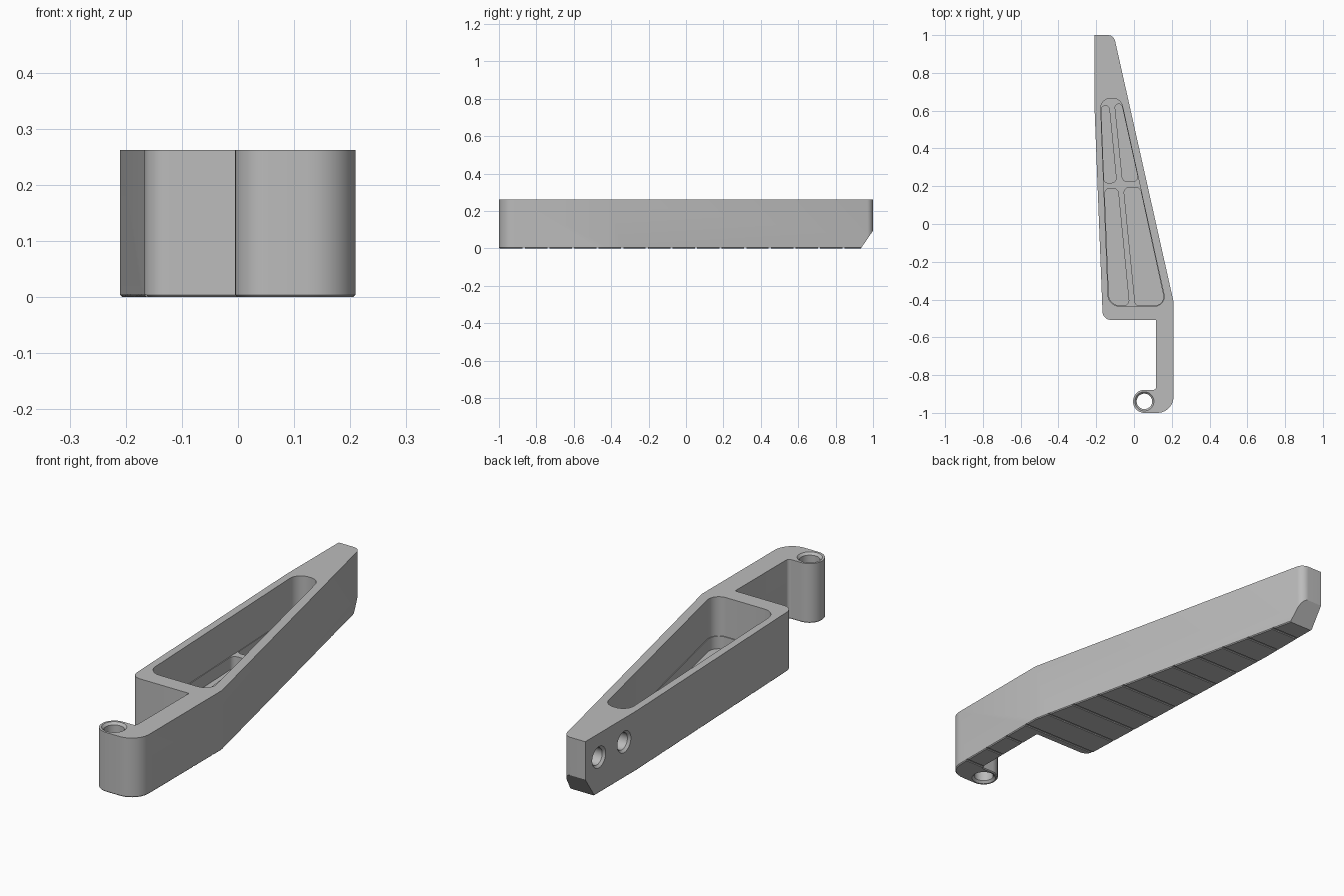
import bpy, bmesh, math
from mathutils import Vector

if "Cube" in bpy.data.objects:
    bpy.data.objects.remove(bpy.data.objects["Cube"])

grey = bpy.data.materials.new("plain_grey")
grey.diffuse_color = (0.5, 0.5, 0.5, 1)
grey.use_nodes = True
grey.node_tree.nodes["Principled BSDF"].inputs["Base Color"].default_value = grey.diffuse_color


def rounded(corners, n=10):
    """Outline from (x, y, radius) corners, each replaced by a true arc."""
    out = []
    for i, (x, y, r) in enumerate(corners):
        p = Vector((x, y))
        if r == 0:
            out.append(p)
            continue
        a = (Vector(corners[i - 1][:2]) - p).normalized()
        b = (Vector(corners[(i + 1) % len(corners)][:2]) - p).normalized()
        half = a.angle(b) / 2
        c = p + (a + b).normalized() * (r / math.sin(half))
        t = r / math.tan(half)
        s, e = p + a * t - c, p + b * t - c
        sweep = s.angle(e)
        for k in range(n + 1):
            u = k / n
            out.append(c + (s * math.sin((1 - u) * sweep) + e * math.sin(u * sweep)) / math.sin(sweep))
    return out


def finish(bm, name):
    bmesh.ops.recalc_face_normals(bm, faces=bm.faces)
    me = bpy.data.meshes.new(name)
    bm.to_mesh(me)
    bm.free()
    me.materials.append(grey)
    ob = bpy.data.objects.new(name, me)
    bpy.context.collection.objects.link(ob)
    return ob


def prism(name, pts, z0, z1, chamfer=0):
    bm = bmesh.new()
    f = bm.faces.new([bm.verts.new((p[0], p[1], z0)) for p in pts])
    up = bmesh.ops.extrude_face_region(bm, geom=[f], use_keep_orig=True)["geom"]
    for v in up:
        if isinstance(v, bmesh.types.BMVert):
            v.co.z = z1
    if chamfer:
        low = [e for e in bm.edges if all(abs(v.co.z - z0) < 1e-6 for v in e.verts)]
        bmesh.ops.bevel(bm, geom=low, offset=chamfer, segments=1, affect='EDGES')
    return finish(bm, name)


def lathe(name, rings, place, n=40):
    """Round cutter: rings are (radius, height), place maps local to world."""
    bm = bmesh.new()
    rows = [[bm.verts.new(place(r * math.cos(2 * math.pi * k / n), r * math.sin(2 * math.pi * k / n), h))
             for k in range(n)] for r, h in rings]
    for a, b in zip(rows, rows[1:]):
        for k in range(n):
            bm.faces.new((a[k], a[(k + 1) % n], b[(k + 1) % n], b[k]))
    bm.faces.new(rows[0])
    bm.faces.new(rows[-1])
    return finish(bm, name)


def cut(target, cutter):
    m = target.modifiers.new("cut", 'BOOLEAN')
    m.operation, m.solver, m.object = 'DIFFERENCE', 'EXACT', cutter
    bpy.context.view_layer.objects.active = target
    bpy.ops.object.modifier_apply(modifier=m.name)
    bpy.data.objects.remove(cutter)


# Main arm: tapered blade, offset leg and hooked boss
H = 0.262
arm = prism("bracket_arm", rounded([
    (-0.21, 1, 0), (-0.107, 1, 0.04), (0.209, -0.41, 0), (0.209, -1, 0.085),
    (-0.005, -1, 0.0605), (-0.005, -0.878, 0.0605), (0.117, -0.878, 0.015),
    (0.117, -0.508, 0), (-0.165, -0.508, 0.045), (-0.21, 0.64, 0)]), 0, H, 0.004)

# Deep tapered pocket
cut(arm, prism("pocket", rounded([
    (-0.178, 0.665, 0.052), (-0.07, 0.665, 0.052),
    (0.172, -0.435, 0.05), (-0.135, -0.435, 0.06)]), 0.09, 0.4))

# Four recesses in the pocket floor, leaving crossing ribs
recesses = [
    [(-0.174, 0.625, 0.018), (-0.132, 0.625, 0.018), (-0.092, 0.218, 0.025), (-0.158, 0.218, 0.02)],
    [(-0.102, 0.635, 0.018), (-0.066, 0.635, 0.018), (0.025, 0.225, 0.025), (-0.06, 0.225, 0.025)],
    [(-0.156, 0.187, 0.025), (-0.085, 0.187, 0.025), (-0.025, -0.431, 0.025), (-0.131, -0.431, 0.056)],
    [(-0.055, 0.192, 0.025), (0.032, 0.192, 0.025), (0.167, -0.431, 0.046), (0.007, -0.431, 0.02)]]
for pts in recesses:
    cut(arm, prism("recess", rounded(pts), 0.035, 0.2))

# Sloped underside of the tip
bm = bmesh.new()
ends = [[bm.verts.new((x, y, z)) for y, z in ((0.935, 0), (1.065, 0.19), (1.065, -0.1), (0.8665, -0.1))]
        for x in (-0.4, 0.4)]
for k in range(4):
    bm.faces.new((ends[0][k], ends[0][(k + 1) % 4], ends[1][(k + 1) % 4], ends[1][k]))
for e in ends:
    bm.faces.new(e)
cut(arm, finish(bm, "tip_slope"))

# Through hole in the boss, countersunk at both ends
cut(arm, lathe("boss_hole", [(0.06, -0.01), (0.041, 0.01), (0.041, H - 0.01), (0.06, H + 0.01)],
               lambda a, b, h: (0.055 + a, -0.939 + b, h)))

# Two blind countersunk holes in the side of the tip
for y in (0.905, 0.73):
    cut(arm, lathe("side_hole", [(0.057, -0.01), (0.037, 0.01), (0.037, 0.075)],
                   lambda a, b, h: (-0.21 + h, y + a, 0.158 + b)))

# Shallow grip grooves across the underside
for k in range(14):
    y = -0.867 + 0.1315 * k
    cut(arm, prism("groove", [(-0.4, y - 0.006), (0.4, y - 0.006), (0.4, y + 0.006), (-0.4, y + 0.006)],
                   -0.05, 0.005))

arm.select_set(True)
bpy.context.view_layer.objects.active = arm
bpy.ops.object.shade_smooth_by_angle(angle=math.radians(25))
